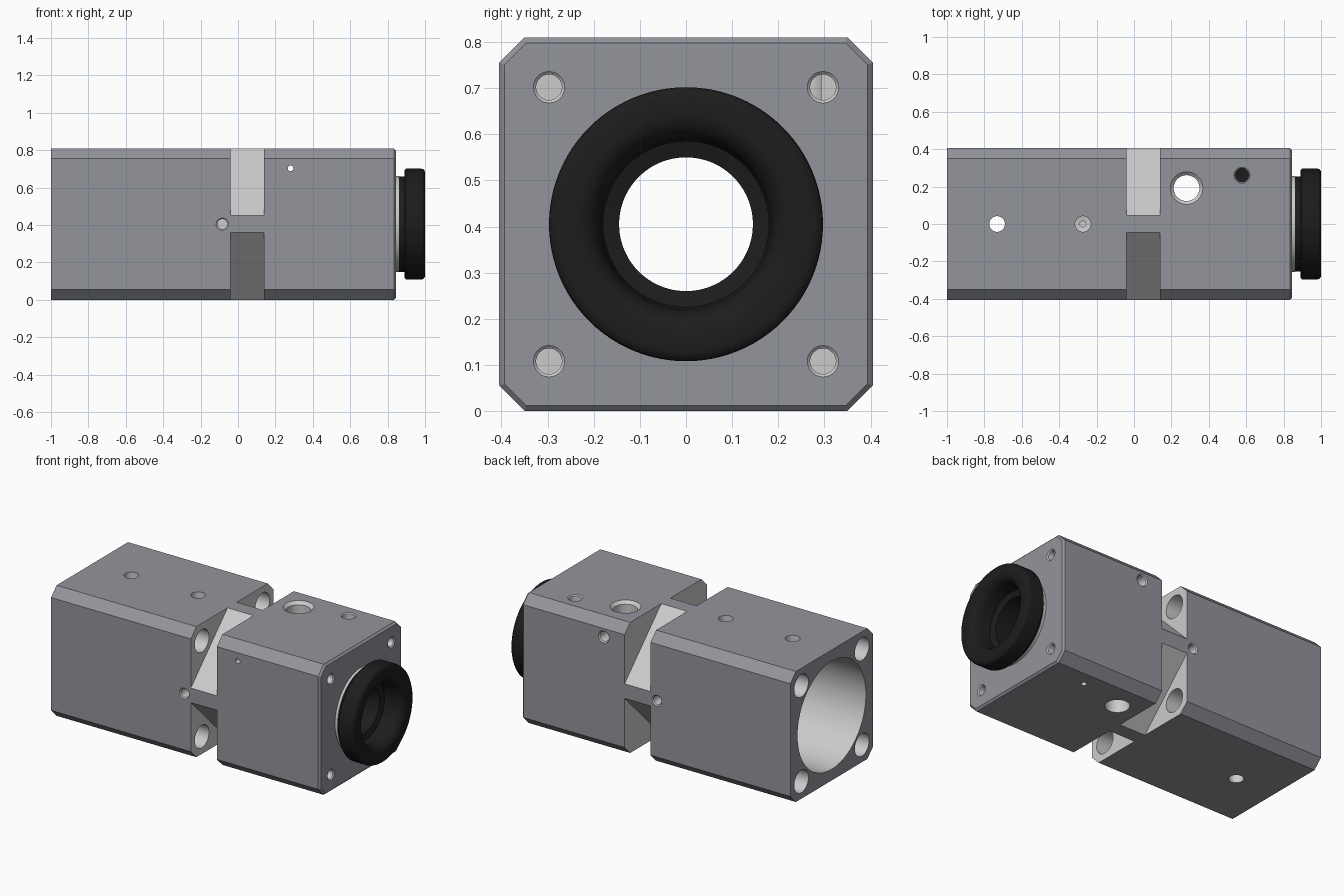
import bpy, bmesh
from math import sin, cos, pi
from mathutils import Vector, Matrix

if "Cube" in bpy.data.objects:
    bpy.data.objects.remove(bpy.data.objects["Cube"])

C = 0.405                 # half width of the body, also axis height
AXIS = Vector((0, 0, C))


def material(name, color):
    m = bpy.data.materials.new(name)
    m.diffuse_color = color
    m.use_nodes = True
    m.node_tree.nodes["Principled BSDF"].inputs["Base Color"].default_value = m.diffuse_color
    return m


DARK = material("anodised_grey", (0.29, 0.30, 0.33, 1))
BARE = material("bare_metal", (0.8, 0.8, 0.8, 1))
BLACK = material("black_rubber", (0.012, 0.012, 0.012, 1))


def circle(r, n):
    return [(r * cos(2 * pi * i / n), r * sin(2 * pi * i / n)) for i in range(n)]


def loft(name, sections, mats, matrix=None, wrap=False, index=0):
    """Join (x, outline) sections along local x; cap the ends or wrap around."""
    bm = bmesh.new()
    rings = [[bm.verts.new((x, y, z)) for y, z in pts] for x, pts in sections]
    pairs = list(zip(rings, rings[1:]))
    if wrap:
        pairs.append((rings[-1], rings[0]))
    else:
        bm.faces.new(rings[0])
        bm.faces.new(rings[-1])
    for a, b in pairs:
        for i in range(len(a)):
            j = (i + 1) % len(a)
            bm.faces.new((a[i], a[j], b[j], b[i]))
    for f in bm.faces:
        f.material_index = index
    bmesh.ops.recalc_face_normals(bm, faces=bm.faces)
    bm.transform(matrix or Matrix.Translation(AXIS))
    me = bpy.data.meshes.new(name)
    bm.to_mesh(me)
    bm.free()
    for m in mats:
        me.materials.append(m)
    ob = bpy.data.objects.new(name, me)
    bpy.context.collection.objects.link(ob)
    return ob


def activate(ob):
    bpy.ops.object.select_all(action='DESELECT')
    ob.select_set(True)
    bpy.context.view_layer.objects.active = ob


def cut(cutter):
    activate(body)
    cutter.hide_render = True
    mod = body.modifiers.new("cut", 'BOOLEAN')
    mod.operation, mod.solver, mod.object = 'DIFFERENCE', 'EXACT', cutter
    bpy.ops.object.modifier_apply(modifier=mod.name)
    bpy.data.objects.remove(cutter)


def hole(start, direction, profile, n=32):
    """Cut a stepped round hole; profile is (depth, radius) pairs."""
    rot = Vector((1, 0, 0)).rotation_difference(Vector(direction))
    mat = Matrix.Translation(start) @ rot.to_matrix().to_4x4()
    cut(loft("hole_cutter", [(d, circle(r, n)) for d, r in profile],
             [DARK, BARE], mat, index=1))


def drilled(r, depth):
    """Straight hole with a small countersink at the mouth."""
    return [(-0.02, r + 0.006), (0, r + 0.006), (0.006, r), (depth, r)]


# Body: square bar with chamfered long edges and a chamfered right end
def octagon(h, k):
    return [(h, k), (k, h), (-k, h), (-h, k), (-h, -k), (-k, -h), (k, -h), (h, -k)]


body = loft("housing", [(-1, octagon(C, 0.35)), (0.833, octagon(C, 0.35)),
                        (0.845, octagon(C - 0.012, 0.346))], [DARK, BARE])

# Diagonal waist notches in the four corners
for sy in (-1, 1):
    for sz in (-1, 1):
        tri = [(-0.05 * sy, 0.5 * sz), (0.5 * sy, -0.05 * sz), (0.5 * sy, 0.5 * sz)]
        cut(loft("notch_cutter", [(-0.04, tri), (0.138, tri)], [DARK, BARE], index=1))

# Main bore: wide at the left, narrow in the waist, medium at the right
hole((-1, 0, C), (1, 0, 0), [(-0.05, 0.335), (0.85, 0.335), (0.85001, 0.2),
                            (1.2, 0.2), (1.20001, 0.305), (1.82, 0.305),
                            (1.82001, 0.252), (1.9, 0.252)], 96)

# Corner bolt holes in both ends
for sy in (-1, 1):
    for sz in (-1, 1):
        y, z = 0.297 * sy, C + 0.297 * sz
        hole((-1, y, z), (1, 0, 0), [(-0.05, 0.07), (1.0, 0.07)])
        hole((0.845, y, z), (-1, 0, 0), drilled(0.028, 0.25))

# Top and bottom holes
top = 2 * C
hole((-0.732, 0, top), (0, 0, -1), [(-0.05, 0.042), (0.9, 0.042)])
hole((-0.273, 0, top), (0, 0, -1), [(-0.05, 0.042), (0.05, 0.042),
                                   (0.055, 0.016), (0.2, 0.016)])
hole((0.281, 0.192, top), (0, 0, -1), [(-0.02, 0.087), (0, 0.087),
                                      (0.018, 0.069), (0.9, 0.069)], 48)
hole((0.578, 0.26, top), (0, 0, -1), drilled(0.037, 0.4) + [(0.401, 0.016), (0.9, 0.016)])

# Side holes
for s in (-1, 1):
    hole((-0.084, s * C, C), (0, -s, 0), drilled(0.027, 0.15))
hole((0.281, C, 0.703), (0, -1, 0), drilled(0.031, 0.2) + [(0.201, 0.015), (0.9, 0.015)])


# Eyepiece: black tube with a rounded flange, and a metal collar behind it
def revolve(name, profile, mat, n=96):
    return loft(name, [(x, circle(r, n)) for x, r in profile], [mat], wrap=True)


eyepiece = revolve("eyepiece", [
    (0.82, 0.25), (0.862, 0.25), (0.862, 0.255), (0.889, 0.255), (0.889, 0.287),
    (0.899, 0.297), (0.978, 0.297), (0.99, 0.294), (0.997, 0.287), (1.0, 0.277),
    (1.0, 0.235), (0.997, 0.22), (0.988, 0.205), (0.972, 0.193), (0.95, 0.186),
    (0.88, 0.18), (0.87, 0.145), (0.5, 0.145), (0.5, 0.303), (0.819, 0.303),
    (0.819, 0.25)], BLACK)
collar = revolve("collar", [(0.846, 0.248), (0.846, 0.257),
                            (0.862, 0.257), (0.862, 0.248)], BARE)

for ob in (body, eyepiece, collar):
    activate(ob)
    bpy.ops.object.shade_smooth_by_angle(angle=0.5)
